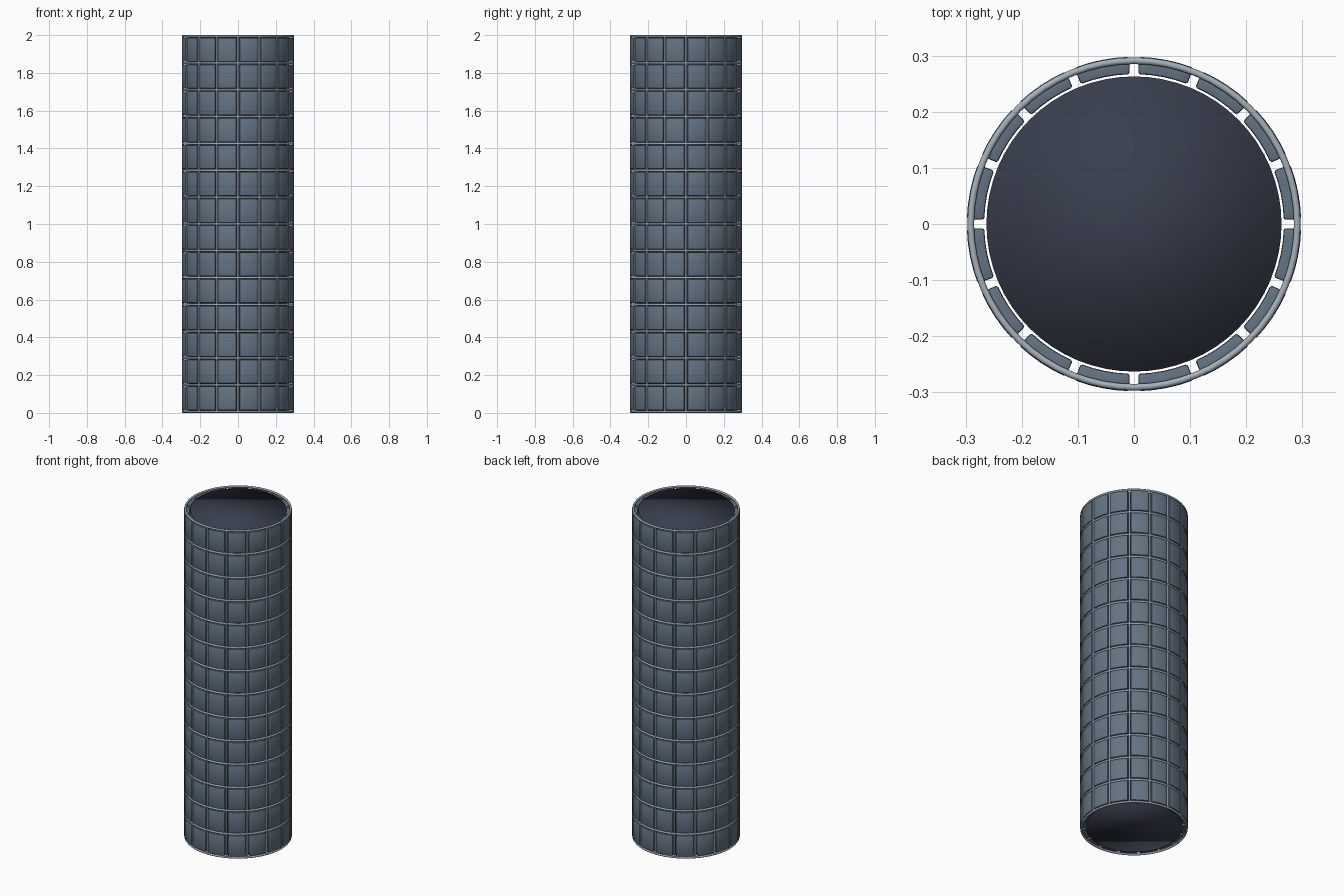
import bpy, bmesh, math
from mathutils import Matrix

if "Cube" in bpy.data.objects:
    bpy.data.objects.remove(bpy.data.objects["Cube"])

COLUMNS, ROWS = 16, 14
R_CORE, R_IN, R_OUT = 0.263, 0.267, 0.298
R_BAR, BAR = 0.291, 0.006             # grid radius and bar thickness
PITCH = (2.0 - 2 * BAR) / ROWS
STEP = 2 * math.pi / COLUMNS
GAP = 0.008                            # half gap between tiles


def material(name, rgb):
    m = bpy.data.materials.new(name)
    m.diffuse_color = (*rgb, 1)
    m.use_nodes = True
    m.node_tree.nodes["Principled BSDF"].inputs["Base Color"].default_value = m.diffuse_color
    return m


slate = material("slate", (0.125, 0.172, 0.228))
steel = material("pale steel", (0.38, 0.44, 0.50))
dark = material("dark blue grey", (0.040, 0.048, 0.075))


def finish(bm, name, mat, angle=None):
    bmesh.ops.recalc_face_normals(bm, faces=bm.faces)
    for f in bm.faces:
        f.smooth = True
    me = bpy.data.meshes.new(name)
    bm.to_mesh(me)
    bm.free()
    me.materials.append(mat)
    ob = bpy.data.objects.new(name, me)
    bpy.context.collection.objects.link(ob)
    if angle:
        bpy.ops.object.select_all(action='DESELECT')
        ob.select_set(True)
        bpy.context.view_layer.objects.active = ob
        bpy.ops.object.shade_smooth_by_angle(angle=math.radians(angle))
    return ob


# Inner core: capped drum with soft shading over the rims
bm = bmesh.new()
bmesh.ops.create_cone(bm, cap_ends=True, segments=64, radius1=R_CORE,
                      radius2=R_CORE, depth=1.99,
                      matrix=Matrix.Translation((0, 0, 1)))
finish(bm, "inner_core", dark)

# Curved wall tiles: one bevelled arc block repeated round and up
bm = bmesh.new()
SEGS = 4
half = STEP / 2 - GAP / 0.28
z0, z1 = BAR + GAP, BAR + PITCH - GAP
rings = []
for i in range(SEGS + 1):
    a = -half + 2 * half * i / SEGS
    rings.append([bm.verts.new((r * math.cos(a), r * math.sin(a), z))
                  for r, z in ((R_IN, z0), (R_OUT, z0), (R_OUT, z1), (R_IN, z1))])
for p, q in zip(rings, rings[1:]):
    for j in range(4):
        k = (j + 1) % 4
        bm.faces.new((p[j], p[k], q[k], q[j]))
bm.faces.new(rings[0])
bm.faces.new(rings[-1][::-1])
bmesh.ops.recalc_face_normals(bm, faces=bm.faces)
sharp = [e for e in bm.edges if e.calc_face_angle() > math.radians(40)]
bmesh.ops.bevel(bm, geom=sharp, offset=0.004, segments=2, profile=0.5,
                affect='EDGES')
block = bm.verts[:] + bm.edges[:] + bm.faces[:]
for row in range(ROWS):
    for col in range(COLUMNS):
        new = bmesh.ops.duplicate(bm, geom=block)["geom"]
        m = (Matrix.Translation((0, 0, row * PITCH))
             @ Matrix.Rotation((col + 0.5) * STEP, 4, 'Z'))
        bmesh.ops.transform(bm, matrix=m,
                            verts=[v for v in new if isinstance(v, bmesh.types.BMVert)])
bmesh.ops.delete(bm, geom=[g for g in block if isinstance(g, bmesh.types.BMVert)],
                 context='VERTS')
finish(bm, "wall_tiles", slate, 35)

# Horizontal hoops between the rows and at both ends
bm = bmesh.new()
N, M = 64, 8
for k in range(ROWS + 1):
    z = BAR + k * PITCH
    grid = []
    for i in range(N):
        a = 2 * math.pi * i / N
        loop = []
        for j in range(M):
            t = 2 * math.pi * j / M
            r = R_BAR + BAR * math.cos(t)
            loop.append(bm.verts.new((r * math.cos(a), r * math.sin(a),
                                      z + BAR * math.sin(t))))
        grid.append(loop)
    for i in range(N):
        p, q = grid[i], grid[(i + 1) % N]
        for j in range(M):
            n = (j + 1) % M
            bm.faces.new((p[j], q[j], q[n], p[n]))
finish(bm, "hoops", steel)

# Upright rods between the columns
bm = bmesh.new()
for c in range(COLUMNS):
    a = c * STEP
    bmesh.ops.create_cone(bm, cap_ends=True, segments=8, radius1=BAR * 0.9,
                          radius2=BAR * 0.9, depth=2 - 2 * BAR,
                          matrix=Matrix.Translation((R_BAR * math.cos(a),
                                                     R_BAR * math.sin(a), 1)))
finish(bm, "upright_rods", steel, 50)
